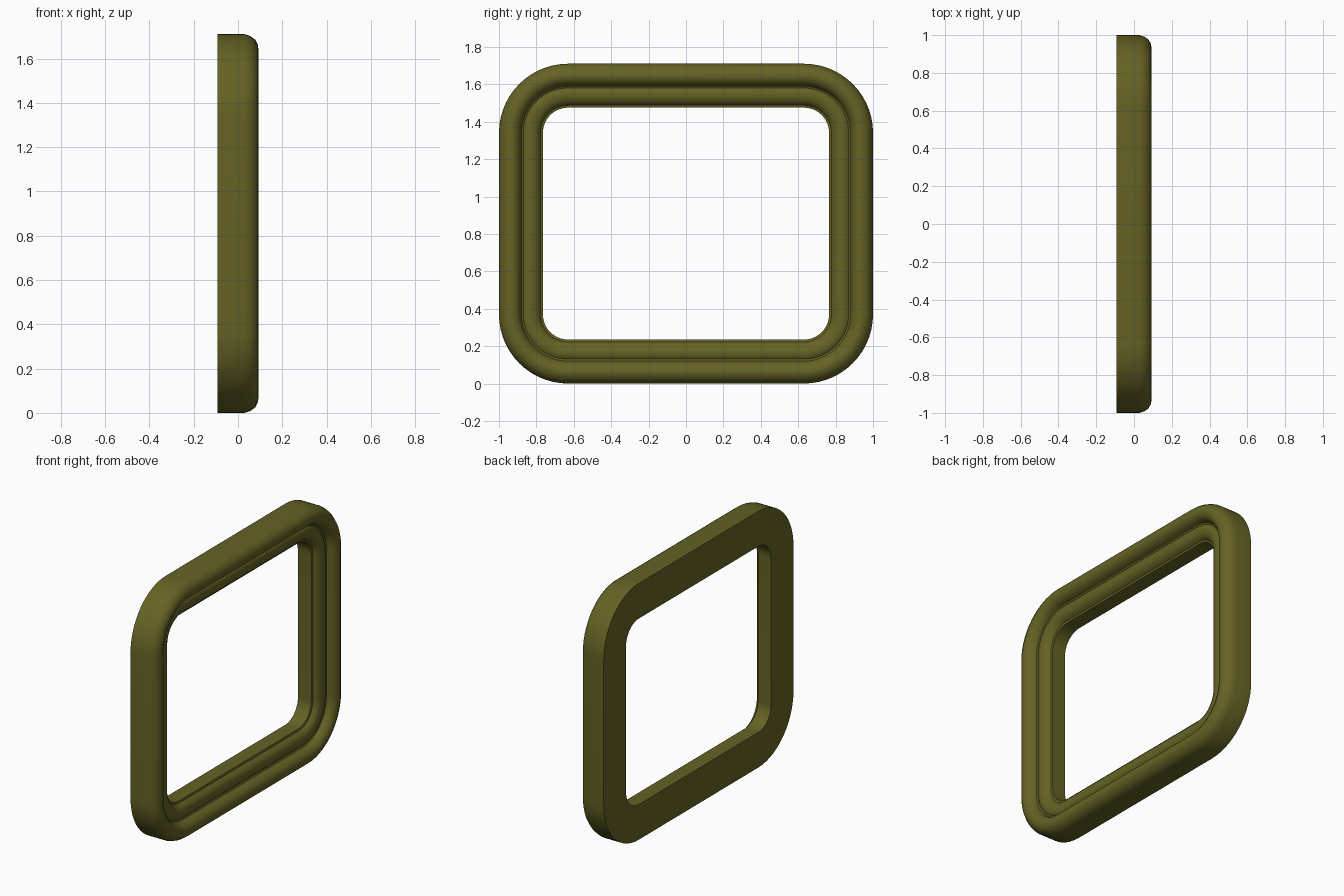
import bpy, bmesh, math

cube = bpy.data.objects.get("Cube")
if cube:
    bpy.data.objects.remove(cube, do_unlink=True)

# Overall frame dimensions
HALF_W, HEIGHT, RADIUS, STEPS = 1.0, 1.71, 0.37, 14

# Moulding section: (inset from the outer edge, depth), back to front to back
section = [(0, -0.093), (0, 0.03), (0.008, 0.055), (0.025, 0.078), (0.05, 0.091),
           (0.075, 0.092), (0.098, 0.08), (0.113, 0.06), (0.12, 0.038),
           (0.13, 0.033), (0.14, 0.042), (0.165, 0.046), (0.19, 0.04),
           (0.21, 0.03), (0.222, 0.008), (0.235, 0.005), (0.235, -0.093)]

olive = bpy.data.materials.new("olive")
olive.use_nodes = True
colour = (0.13, 0.123, 0.018, 1)
olive.diffuse_color = colour
olive.node_tree.nodes["Principled BSDF"].inputs["Base Color"].default_value = colour


def rounded_loop(bm, inset, depth):
    """One rounded rectangle of vertices, inset from the outer edge."""
    cy, cz, mid = HALF_W - RADIUS, HEIGHT / 2 - RADIUS, HEIGHT / 2
    loop = []
    for corner, (sy, sz) in enumerate([(1, 1), (-1, 1), (-1, -1), (1, -1)]):
        for i in range(STEPS + 1):
            a = math.pi / 2 * (corner + i / STEPS)
            r = RADIUS - inset
            loop.append(bm.verts.new((depth, sy * cy + r * math.cos(a),
                                      mid + sz * cz + r * math.sin(a))))
    return loop


# Sweep the section around the frame; the last strip closes the flat back
bm = bmesh.new()
loops = [rounded_loop(bm, d, x) for d, x in section]
for k, a in enumerate(loops):
    b = loops[(k + 1) % len(loops)]
    for i in range(len(a)):
        j = (i + 1) % len(a)
        bm.faces.new((a[i], a[j], b[j], b[i]))
bmesh.ops.recalc_face_normals(bm, faces=bm.faces)
mesh = bpy.data.meshes.new("moulded_frame")
bm.to_mesh(mesh)
bm.free()
mesh.materials.append(olive)

frame = bpy.data.objects.new("moulded_frame", mesh)
bpy.context.collection.objects.link(frame)
bpy.context.view_layer.objects.active = frame
frame.select_set(True)
bpy.ops.object.shade_smooth_by_angle(angle=math.radians(35))
